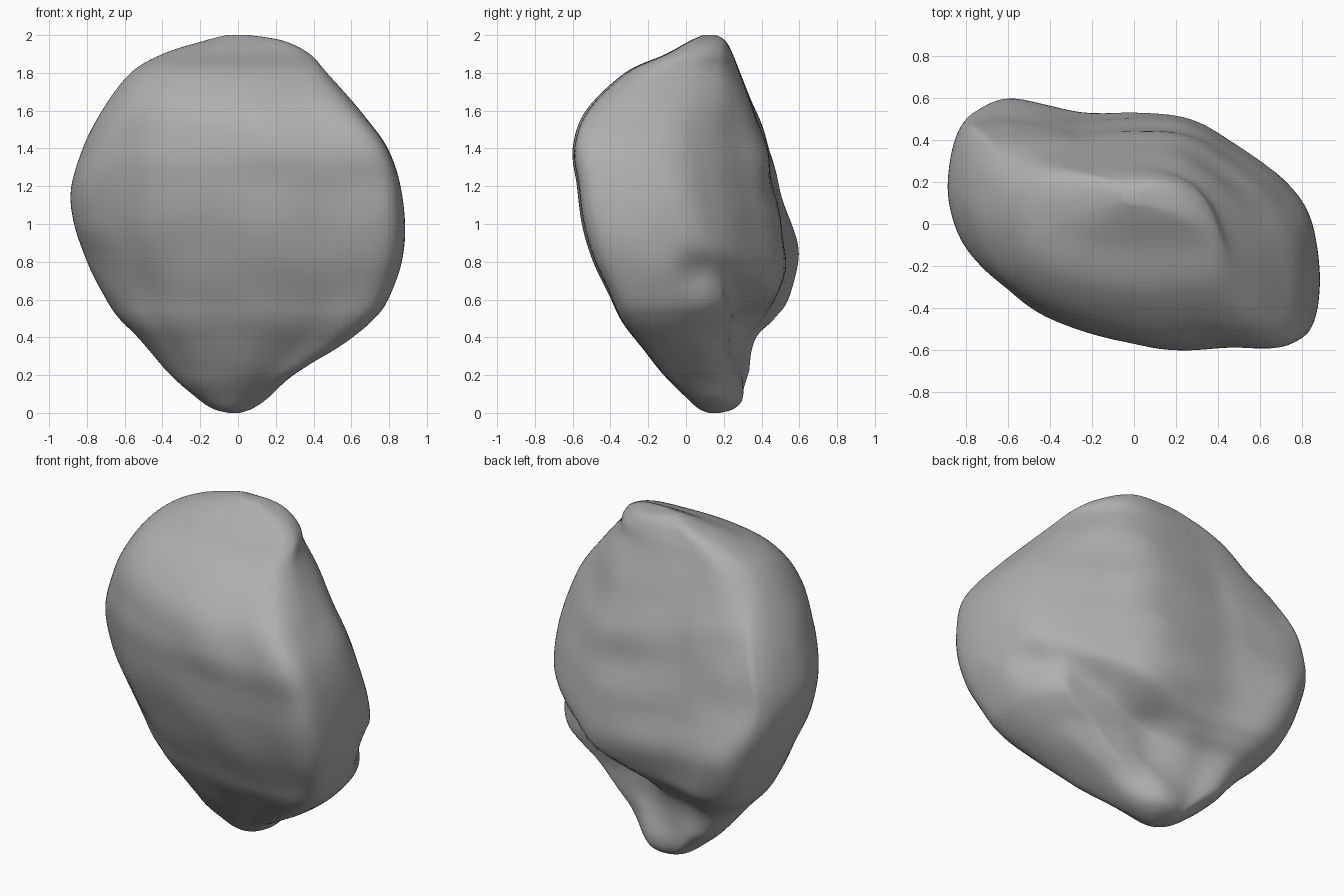
import bpy, bmesh, math
from mathutils import Vector, noise

cube = bpy.data.objects.get("Cube")
if cube:
    bpy.data.objects.remove(cube, do_unlink=True)

AROUND, UP = 120, 100

# Skewed slab outlines within a unit box, for the belly and for the crown
BELLY = [(1, -.56), (.96, -.02), (.81, .31), (.56, .59), (.23, .84), (-.34, .87),
         (-.74, 1), (-.94, .8), (-1, .35), (-.92, -.1), (-.73, -.43),
         (-.45, -.73), (.11, -.98), (.57, -.97), (.92, -.94)]
CROWN = [(1, -.5), (.94, 0), (.82, .42), (.62, .76), (.27, .95), (-.34, .98),
         (-.72, .96), (-.94, .72), (-1, .35), (-.95, -.08), (-.8, -.48),
         (-.48, -.8), (.08, -.98), (.57, -.97), (.9, -.86)]

# Height, then left, right, front and back limits
LEVELS = [(0, -.05, .01, .12, .18), (.02, -.13, .07, .07, .25),
          (.07, -.21, .15, .01, .3), (.2, -.36, .3, -.12, .33),
          (.4, -.53, .6, -.28, .37), (.5, -.63, .72, -.35, .46),
          (.6, -.7, .79, -.4, .54), (.8, -.8, .86, -.49, .6),
          (1, -.87, .885, -.55, .56), (1.2, -.88, .86, -.58, .49),
          (1.4, -.82, .79, -.6, .44), (1.6, -.72, .65, -.53, .37),
          (1.8, -.57, .47, -.33, .29), (1.9, -.4, .38, -.11, .25),
          (1.97, -.18, .24, .02, .21), (2, -.06, .06, .09, .16)]


def spline(points, t, closed=False):
    """Smooth curve through the points, with t counted in points."""
    n = len(points)
    i = min(int(t), n - 1 if closed else n - 2)
    f = t - i
    pick = lambda k: points[k % n] if closed else points[max(0, min(n - 1, k))]
    a, b, c, d = (pick(i + k) for k in (-1, 0, 1, 2))
    return [q + f * ((r - p) / 2 + f * (p - 2.5 * q + 2 * r - s / 2
            + f * (1.5 * (q - r) + (s - p) / 2))) for p, q, r, s in zip(a, b, c, d)]


def ramp(value, start, end):
    t = max(0, min(1, (value - start) / (end - start)))
    return t * t * (3 - 2 * t)


def shape(t, level):
    z, x0, x1, y0, y1 = level
    belly, crown = (Vector(spline(o, t, True)) for o in (BELLY, CROWN))
    # Flatter back above the belly, squarer corners at the crown, round foot
    if belly.y > 0:
        belly.y += (min(1, belly.y * 1.13) - belly.y) * ramp(z, .8, 1.4)
    flat = belly.lerp(crown, ramp(z, 1.4, 1.8))
    u, v = flat.lerp(flat.normalized(), max(0, 1 - z / .22))
    p = Vector(((x0 + x1) / 2 + u * (x1 - x0) / 2, (y0 + y1) / 2 + v * (y1 - y0) / 2, z))
    # Back cut away below a ledge that climbs towards the left side
    below = .52 + .36 * p.x - z
    cut = ramp(below, -.05, .1) * ramp(z, .12, .35) * ramp(p.x, -.15, .15)
    p.y -= max(0, p.y - .2) * .75 * cut
    # Crease beneath the ledge
    p.x -= .06 * math.exp(-((below - .06) / .09) ** 2) * ramp(p.x, .2, .6) * ramp(p.y, -.1, .1)
    # Weathered unevenness and faint strata on the back
    p += noise.noise_vector(p * 3.5) * .01 * min(1, z * 3, (2 - z) * 2)
    p.y += .004 * math.sin(z * 19 + p.x * 6) * ramp(v, .4, .9) * ramp(2 - z, .2, .6)
    return p


# Rock surface, lofted from foot to crest
bm = bmesh.new()
rings = []
for j in range(UP + 1):
    level = spline(LEVELS, j * (len(LEVELS) - 1) / UP)
    rings.append([bm.verts.new(shape(i * len(BELLY) / AROUND, level)) for i in range(AROUND)])
for low, high in zip(rings, rings[1:]):
    for i in range(AROUND):
        k = (i + 1) % AROUND
        bm.faces.new((low[i], low[k], high[k], high[i]))
bm.faces.new(rings[0][::-1])
bm.faces.new(rings[-1])
bmesh.ops.recalc_face_normals(bm, faces=bm.faces)
for face in bm.faces:
    face.smooth = True

mesh = bpy.data.meshes.new("rock")
bm.to_mesh(mesh)
bm.free()
rock = bpy.data.objects.new("rock", mesh)
bpy.context.collection.objects.link(rock)

# Stone colour
stone = bpy.data.materials.new("stone grey")
stone.use_nodes = True
grey = (.43, .43, .43, 1)
stone.diffuse_color = grey
stone.node_tree.nodes["Principled BSDF"].inputs["Base Color"].default_value = grey
mesh.materials.append(stone)
